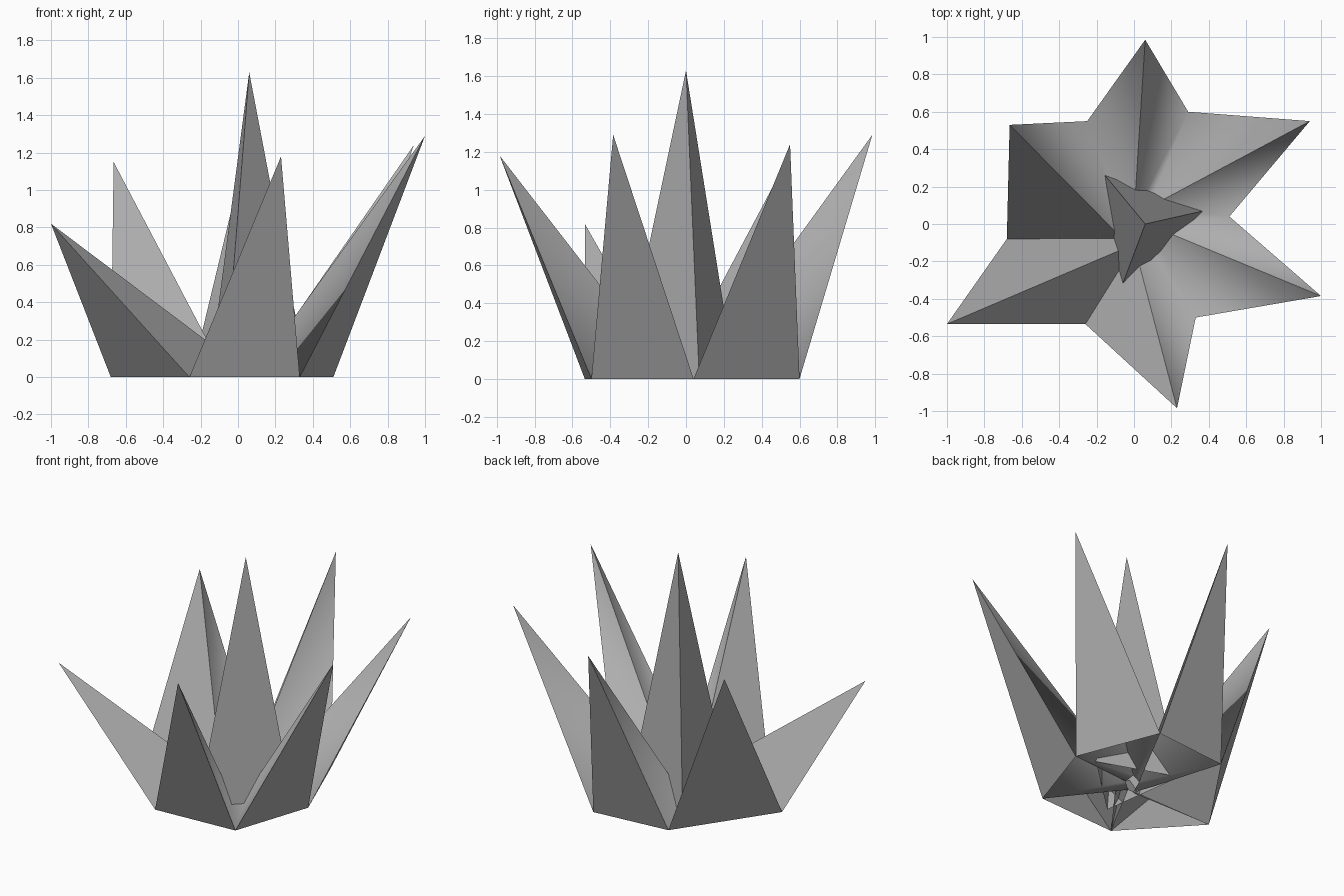
import bpy, bmesh
from mathutils import Vector

if "Cube" in bpy.data.objects:
    bpy.data.objects.remove(bpy.data.objects["Cube"])

grey = bpy.data.materials.new("dark_grey")
grey.diffuse_color = (0.42, 0.42, 0.42, 1)
grey.use_nodes = True
grey.node_tree.nodes["Principled BSDF"].inputs["Base Color"].default_value = grey.diffuse_color

def add_face(bm, verts, outward):
    """Add a triangle whose normal agrees with the outward direction."""
    f = bm.faces.new(verts)
    f.normal_update()
    if f.normal.dot(outward(f)) < 0:
        f.normal_flip()

def add_spike(bm, ring, top):
    """Three-sided, open-bottomed pointed leaf."""
    centre = sum((v.co for v in ring), Vector()) / len(ring)
    inside = centre * 0.75 + top.co * 0.25
    for a, b in zip(ring, ring[1:] + ring[:1]):
        add_face(bm, (a, b, top), lambda f: f.calc_center_median() - inside)

def finish(bm, name):
    mesh = bpy.data.meshes.new(name)
    bm.to_mesh(mesh)
    bm.free()
    mesh.materials.append(grey)
    obj = bpy.data.objects.new(name, mesh)
    bpy.context.collection.objects.link(obj)
    bpy.context.view_layer.objects.active = obj
    obj.select_set(True)
    bpy.ops.object.shade_smooth_by_angle(angle=1.3)
    obj.select_set(False)

# Hexagonal footprint, leaf tips, and the inner foot of each leaf's ridge
foot = [(-0.68, -0.08), (-0.26, -0.535), (0.33, -0.50),
        (0.51, 0.04), (0.29, 0.60), (-0.25, 0.55)]
tips = [(-1.0, -0.535, 0.82), (0.23, -0.985, 1.18), (1.0, -0.385, 1.29),
        (0.94, 0.55, 1.24), (0.06, 0.985, 1.29), (-0.665, 0.53, 1.15)]
inner = [(0.09, -0.07), (-0.01, -0.07), (0.07, 0.0),
         (0.08, 0.09), (0.0, 0.05), (-0.06, -0.08)]

# Outer leaves, sharing their foot corners
bm = bmesh.new()
P = [bm.verts.new((x, y, 0)) for x, y in foot]
T = [bm.verts.new(t) for t in tips]
R = [bm.verts.new((x, y, 0)) for x, y in inner]
for i in range(6):
    add_spike(bm, [P[i], P[(i + 1) % 6], R[i]], T[i])
# Valley floors between neighbouring leaves
for i in (2, 3, 4, 5):
    add_face(bm, (P[i], R[i - 1], R[i]), lambda f: Vector((0, 0, 1)))
finish(bm, "outer_leaves")

# Central upright leaf
bm = bmesh.new()
ring = [bm.verts.new(c) for c in ((-0.155, 0.26, 0), (-0.07, -0.345, 0), (0.37, 0.07, 0))]
add_spike(bm, ring, bm.verts.new((0.06, 0.0, 1.63)))
finish(bm, "centre_leaf")
